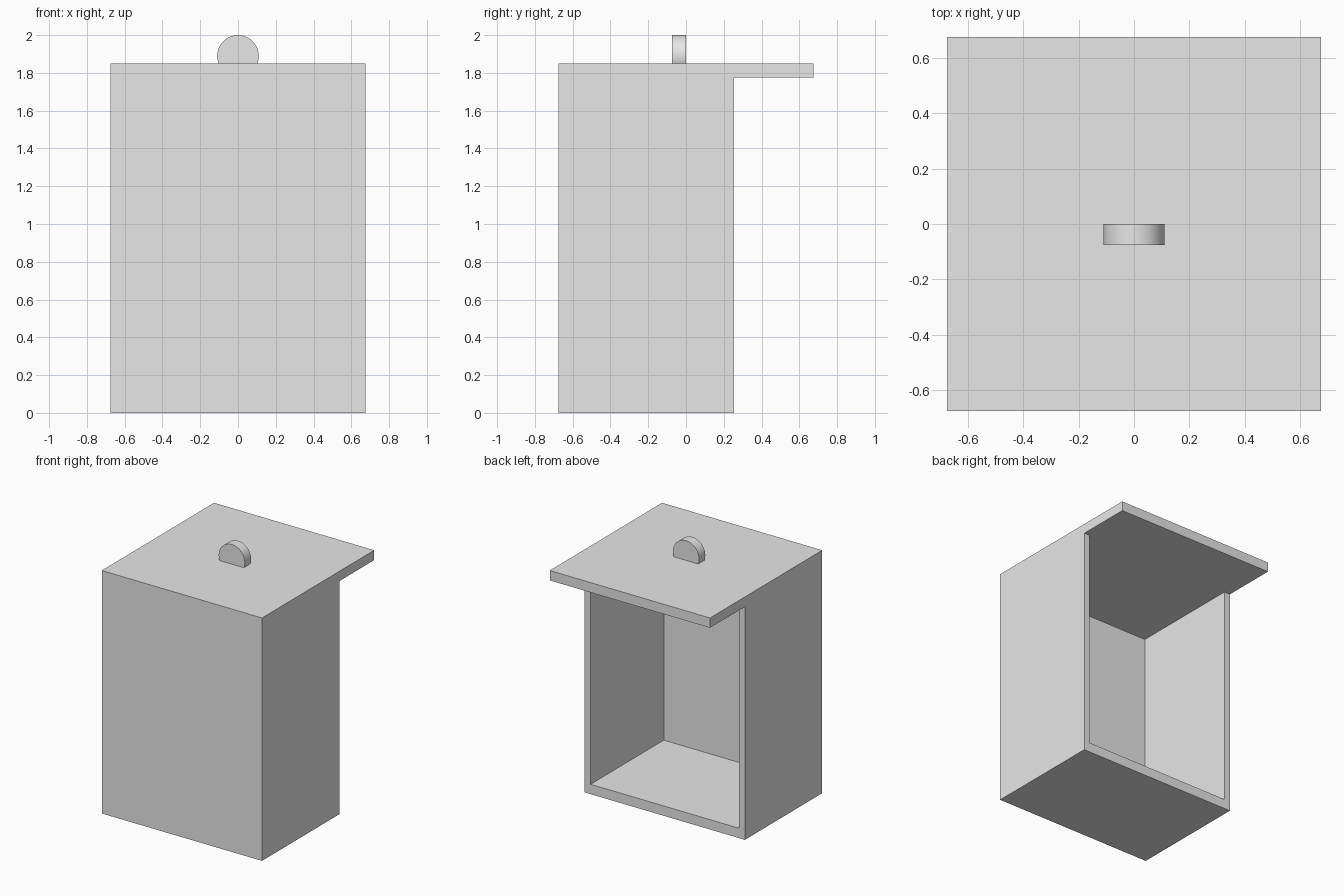
import bpy, bmesh, math
from mathutils import Vector

cube = bpy.data.objects.get("Cube")
if cube:
    bpy.data.objects.remove(cube, do_unlink=True)

grey = bpy.data.materials.new("plain_grey")
grey.use_nodes = True
grey.diffuse_color = (0.8, 0.8, 0.8, 1)
grey.node_tree.nodes["Principled BSDF"].inputs["Base Color"].default_value = (0.8, 0.8, 0.8, 1)

HALF = 0.675        # half of the width, and of the lid depth
BACK = 0.255        # y of the open back of the box
TOP = 1.85
LID = 0.075         # lid, floor and knob thickness
WALL = 0.05


def extrude_profile(name, points, direction):
    """Closed outline swept along a direction into a solid."""
    bm = bmesh.new()
    face = bm.faces.new([bm.verts.new(p) for p in points])
    swept = bmesh.ops.extrude_face_region(bm, geom=[face])["geom"]
    bmesh.ops.translate(bm, vec=Vector(direction),
                        verts=[v for v in swept if isinstance(v, bmesh.types.BMVert)])
    bmesh.ops.recalc_face_normals(bm, faces=bm.faces)
    mesh = bpy.data.meshes.new(name)
    bm.to_mesh(mesh)
    bm.free()
    mesh.materials.append(grey)
    obj = bpy.data.objects.new(name, mesh)
    bpy.context.collection.objects.link(obj)
    return obj


# Box and overhanging lid in one side profile
under = TOP - LID
side = [(-HALF, 0), (BACK, 0), (BACK, under), (HALF, under), (HALF, TOP), (-HALF, TOP)]
body = extrude_profile("box_with_lid", [(-HALF, y, z) for y, z in side], (2 * HALF, 0, 0))

# Hollow inside, open at the back and reaching up to the lid
inner = HALF - WALL
room = [(-inner, LID), (inner, LID), (inner, under), (-inner, under)]
cutter = extrude_profile("cavity_cutter", [(x, WALL - HALF, z) for x, z in room],
                         (0, BACK + HALF, 0))
cutter.hide_render = True
cut = body.modifiers.new("hollow", "BOOLEAN")
cut.operation = "DIFFERENCE"
cut.solver = "EXACT"
cut.object = cutter
bpy.context.view_layer.objects.active = body
body.select_set(True)
bpy.ops.object.modifier_apply(modifier=cut.name)
bpy.data.objects.remove(cutter, do_unlink=True)

# Round knob, cut flat where it meets the lid
radius, centre = 0.11, 1.89
dip = math.asin((centre - TOP) / radius)
steps = 48
arc = [-dip + (math.pi + 2 * dip) * i / steps for i in range(steps + 1)]
knob = extrude_profile("knob", [(radius * math.cos(a), -LID, centre + radius * math.sin(a))
                                for a in arc], (0, LID, 0))
bpy.ops.object.select_all(action="DESELECT")
knob.select_set(True)
bpy.context.view_layer.objects.active = knob
bpy.ops.object.shade_smooth_by_angle(angle=math.radians(30))
